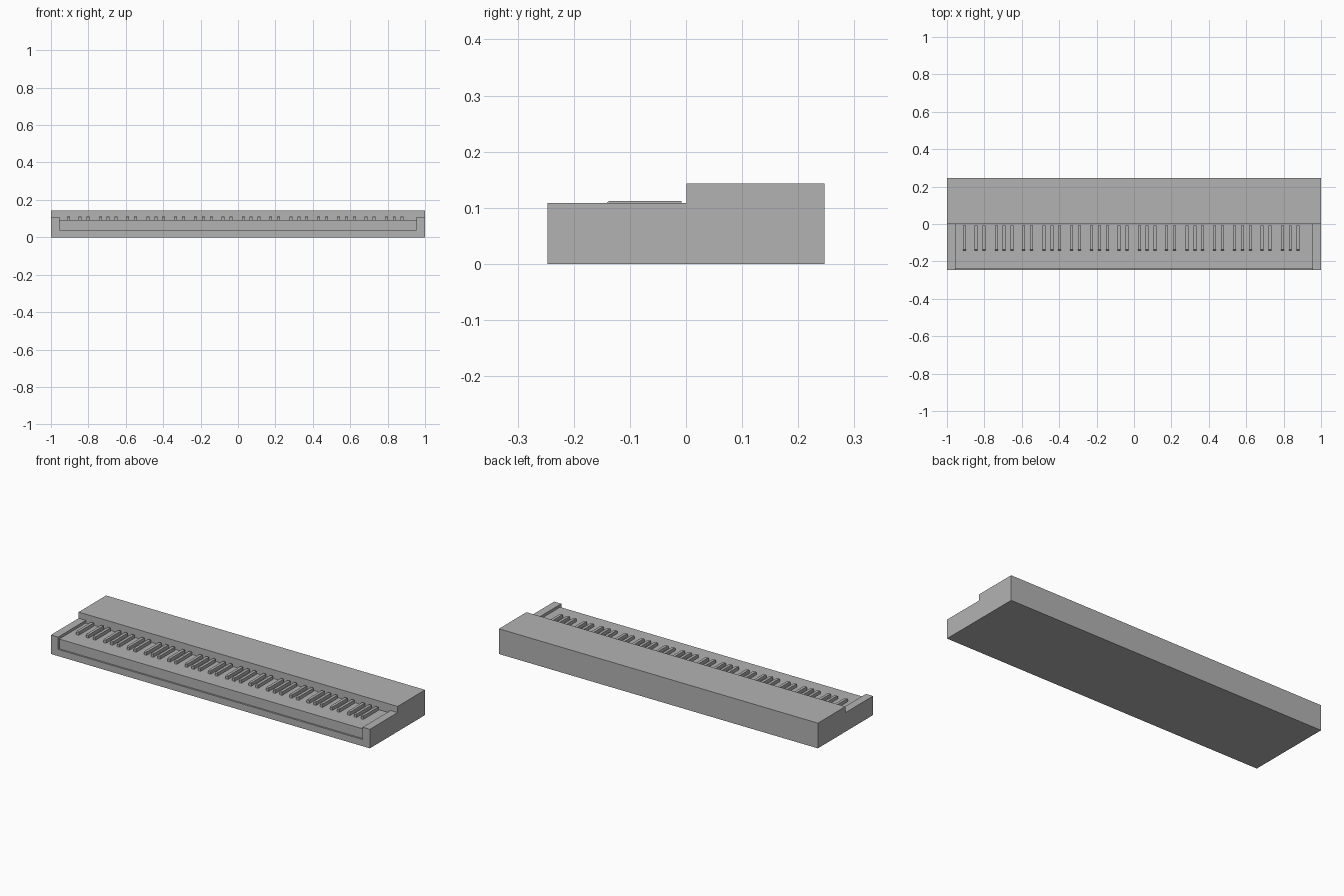
import bpy, bmesh

if "Cube" in bpy.data.objects:
    bpy.data.objects.remove(bpy.data.objects["Cube"])

grey = bpy.data.materials.new("plain grey")
grey.use_nodes = True
colour = (0.45, 0.45, 0.45, 1)
grey.diffuse_color = colour
grey.node_tree.nodes["Principled BSDF"].inputs["Base Color"].default_value = colour


def prism(name, profile, x0, x1):
    """Extrude a (y, z) side profile from x0 to x1."""
    bm = bmesh.new()
    face = bm.faces.new([bm.verts.new((x0, y, z)) for y, z in profile])
    new = bmesh.ops.extrude_face_region(bm, geom=[face])["geom"]
    bmesh.ops.translate(bm, vec=(x1 - x0, 0, 0),
                        verts=[v for v in new if isinstance(v, bmesh.types.BMVert)])
    bmesh.ops.recalc_face_normals(bm, faces=bm.faces)
    mesh = bpy.data.meshes.new(name)
    bm.to_mesh(mesh)
    bm.free()
    mesh.materials.append(grey)
    obj = bpy.data.objects.new(name, mesh)
    bpy.context.collection.objects.link(obj)
    return obj


BACK, FRONT, STEP = 0.247, -0.247, 0.001
INNER = 0.955
KEY_TOP, CHEEK_TOP, BODY_TOP = 0.093, 0.108, 0.143

# Case between the cheeks: low front rail, white key bed, raised rear
prism("case_and_key_bed",
      [(FRONT, 0), (FRONT, 0.038), (-0.237, 0.038), (-0.237, KEY_TOP),
       (STEP, KEY_TOP), (STEP, BODY_TOP), (BACK, BODY_TOP), (BACK, 0)],
      -INNER, INNER)

# End cheeks, stepped like the case
cheek = [(FRONT, 0), (FRONT, CHEEK_TOP), (STEP, CHEEK_TOP),
         (STEP, BODY_TOP), (BACK, BODY_TOP), (BACK, 0)]
prism("right_cheek", cheek, -1, -INNER)
prism("left_cheek", cheek, INNER, 1)

# Black keys: one low key, then seven octaves in groups of two and three
OCTAVE, FIRST, HALF = 0.2549, -0.907, 0.008
centres = [FIRST] + [FIRST + OCTAVE * k + dx for k in range(7)
                     for dx in (0.062, 0.105, 0.171, 0.213, OCTAVE)]
key = [(-0.142, KEY_TOP - 0.002), (-0.142, 0.108), (-0.137, 0.112),
       (-0.008, 0.112), (-0.008, KEY_TOP - 0.002)]
for i, x in enumerate(centres, 1):
    prism(f"black_key_{i:02d}", key, x - HALF, x + HALF)
